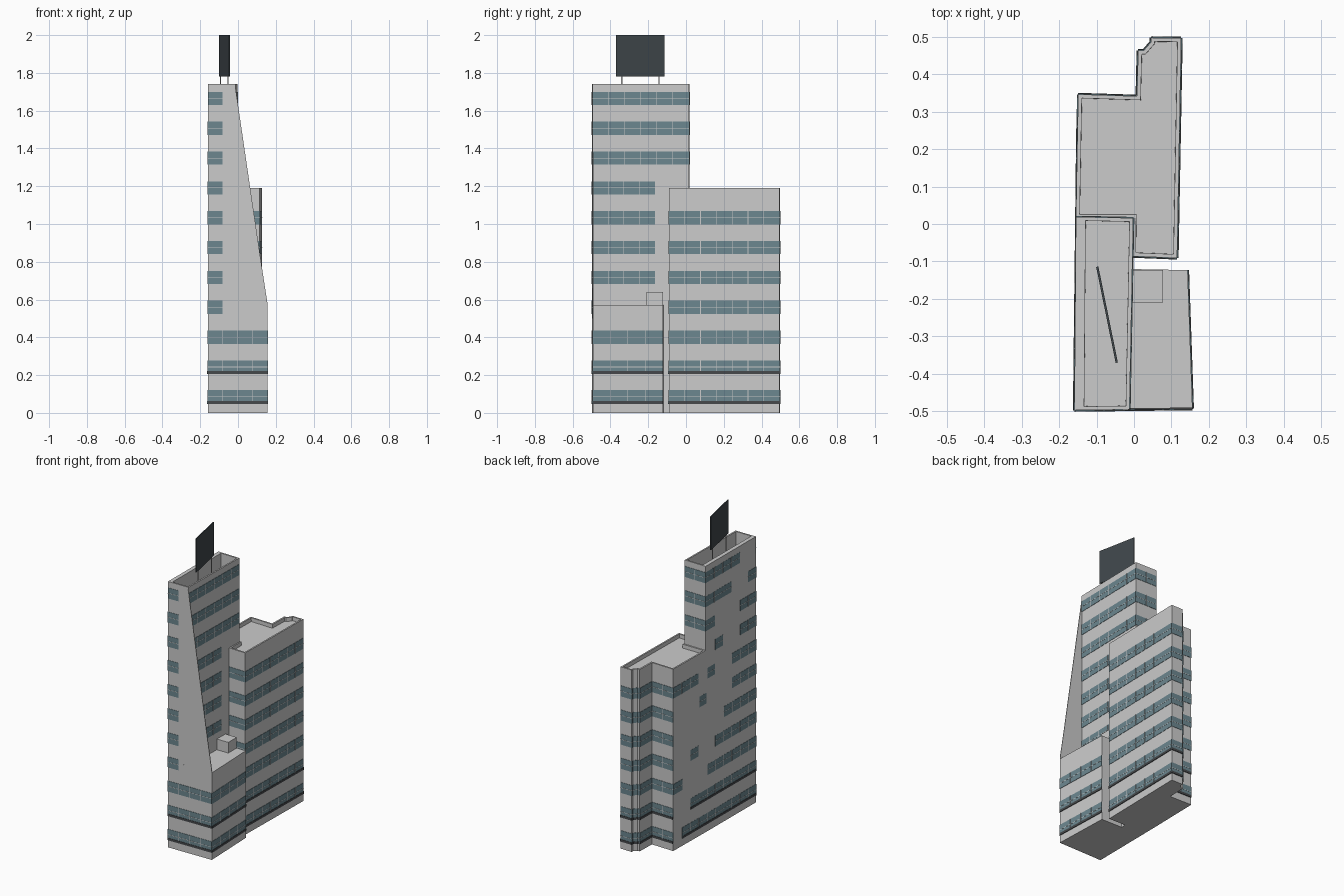
import bpy, bmesh
from mathutils import Vector, Matrix

if "Cube" in bpy.data.objects:
    bpy.data.objects.remove(bpy.data.objects["Cube"])


def material(name, rgb):
    m = bpy.data.materials.new(name)
    m.diffuse_color = (*rgb, 1)
    m.use_nodes = True
    m.node_tree.nodes["Principled BSDF"].inputs["Base Color"].default_value = m.diffuse_color
    return m


GLASS = material("tinted_glass", (0.15, 0.24, 0.275))
DARK = material("dark_panel", (0.05, 0.062, 0.07))
LEDGE = material("ledge_grey", (0.06, 0.065, 0.07))


def finish(bm, name, mat=None):
    bmesh.ops.recalc_face_normals(bm, faces=bm.faces)
    me = bpy.data.meshes.new(name)
    bm.to_mesh(me)
    bm.free()
    ob = bpy.data.objects.new(name, me)
    bpy.context.collection.objects.link(ob)
    if mat:
        me.materials.append(mat)
    return ob


def prism(name, pts, z0, z1, rim=0, depth=0, left_extra=0, mat=None):
    """Extruded plan outline, optionally with a sunken roof behind a parapet."""
    bm = bmesh.new()
    base = bm.faces.new([bm.verts.new((x, y, z0)) for x, y in pts])
    ext = bmesh.ops.extrude_face_region(bm, geom=[base], use_keep_orig=True)["geom"]
    top = next(g for g in ext if isinstance(g, bmesh.types.BMFace))
    for v in top.verts:
        v.co.z = z1
    bmesh.ops.recalc_face_normals(bm, faces=bm.faces)
    if rim:
        bmesh.ops.inset_individual(bm, faces=[top], thickness=rim, use_even_offset=True)
        for v in top.verts:
            if v.co.x < -0.1:
                v.co.x += left_extra
        # second ring forms the inner parapet wall
        bmesh.ops.inset_individual(bm, faces=[top], thickness=0.0005, use_even_offset=True)
        for v in top.verts:
            v.co.z -= depth
    return finish(bm, name, mat)


def add_box(bm, a, d, n, s0, s1, z0, z1, n0, n1):
    """Box along a wall: s runs along it, n points out of it."""
    m = Matrix((( d.x, n.x, 0), (d.y, n.y, 0), (0, 0, 1))).to_4x4()
    c = a + d * (s0 + s1) / 2 + n * (n0 + n1) / 2
    m = Matrix.Translation((c.x, c.y, (z0 + z1) / 2)) @ m
    m = m @ Matrix.Diagonal((s1 - s0, n1 - n0, z1 - z0, 1))
    bmesh.ops.create_cube(bm, size=1, matrix=m)


glass, frames, ledges = bmesh.new(), bmesh.new(), bmesh.new()


def windows(a, b, rows):
    """Window bands on the wall a-b, which has its outside to the right of a->b."""
    a, b = Vector(a), Vector(b)
    length = (b - a).length
    d = (b - a).normalized()
    n = Vector((d.y, -d.x))
    count = max(1, round(length / 0.083))
    for i in rows:
        z = 0.085 + 0.158 * i
        add_box(glass, a, d, n, 0, length, z - 0.035, z + 0.035, -0.004, 0.002)
        add_box(frames, a, d, n, 0, length, z - 0.0015, z + 0.0015, 0, 0.003)
        for k in range(1, count):
            s = length * k / count
            add_box(frames, a, d, n, s - 0.0015, s + 0.0015, z - 0.035, z + 0.035, 0, 0.003)
        if i < 2:
            add_box(ledges, a, d, n, 0, length, z - 0.037, z - 0.022, -0.004, 0.004)


# Main masses
tower = [(-0.159, -0.497), (-0.012, -0.495), (-0.002, 0.016), (-0.155, 0.019)]
podium = [(-0.159, -0.497), (0.156, -0.493), (0.143, -0.123), (-0.02, -0.12)]
block = [(-0.155, 0.016), (-0.004, 0.016), (-0.005, -0.086), (0.115, -0.091),
         (0.126, 0.496), (0.046, 0.497), (0.045, 0.485), (0.026, 0.463),
         (0.011, 0.463), (0.008, 0.341), (-0.149, 0.346)]
prism("tall_tower", tower, 0, 1.74, 0.01, 0.1, 0.016)
prism("front_podium", podium, 0, 0.57)
prism("rear_block", block, 0, 1.19, 0.01, 0.025)
prism("podium_roof_box", [(-0.02, -0.21), (0.077, -0.21), (0.077, -0.123), (-0.02, -0.123)], 0.56, 0.64)

# Thin sloping front fin
bm = bmesh.new()
prof = [(-0.03, 0.5), (0.156, 0.5), (0.156, 0.58), (0.125, 0.78), (-0.016, 1.74), (-0.03, 1.74)]
f = bm.faces.new([bm.verts.new((x, -0.4955 + 0.0127 * x, z)) for x, z in prof])
ext = bmesh.ops.extrude_face_region(bm, geom=[f], use_keep_orig=True)["geom"]
for g in ext:
    if isinstance(g, bmesh.types.BMVert):
        g.co.y += 0.004
finish(bm, "sloping_front_fin")

# Front windows
windows(podium[0], podium[1], range(3))
windows(tower[0], (-0.083, -0.496), range(3, 11))
# Right-hand windows
windows(podium[1], podium[2], range(3))
windows(tower[1], (-0.0055, -0.165), range(4, 8))
windows(tower[1], tower[2], range(8, 11))
# Tower rear windows above the lower roof
windows(tower[2], tower[3], range(8, 11))
# Rear block windows, all outer walls
for k in range(2, 10):
    windows(block[k], block[k + 1], range(7))


# Scattered left-side windows: row, start y, end y
def left_wall(y):
    return (-0.159 + (y + 0.497) * 0.0115, y)


for row, y0, y1 in [
        (0, 0.255, -0.497), (1, 0.17, -0.497), (2, 0.346, 0.255), (2, 0.0, -0.497),
        (3, 0.17, 0.09), (3, -0.08, -0.497), (4, -0.17, -0.497),
        (5, 0.08, 0.01), (5, -0.25, -0.497), (6, 0.346, 0.09), (6, 0.0, -0.075),
        (6, -0.25, -0.497), (7, -0.08, -0.16), (7, -0.335, -0.497),
        (8, 0.017, -0.075), (8, -0.335, -0.497), (9, 0.017, -0.245),
        (9, -0.415, -0.497), (10, 0.017, -0.33)]:
    windows(left_wall(y0), left_wall(y1), [row])

finish(glass, "window_glass", GLASS)
finish(frames, "window_mullions")
finish(ledges, "window_ledges", LEDGE)

# Rooftop panel on two posts
p, q = Vector((-0.098, -0.114)), Vector((-0.046, -0.37))
d = (q - p).normalized()
n = Vector((d.y, -d.x))
L = (q - p).length
bm = bmesh.new()
add_box(bm, p, d, n, 0, L, 1.78, 2.0, -0.003, 0.003)
finish(bm, "rooftop_panel", DARK)
bm = bmesh.new()
for s in (0.03, L - 0.03):
    add_box(bm, p, d, n, s - 0.003, s + 0.003, 1.63, 1.79, -0.002, 0.002)
finish(bm, "panel_posts")
